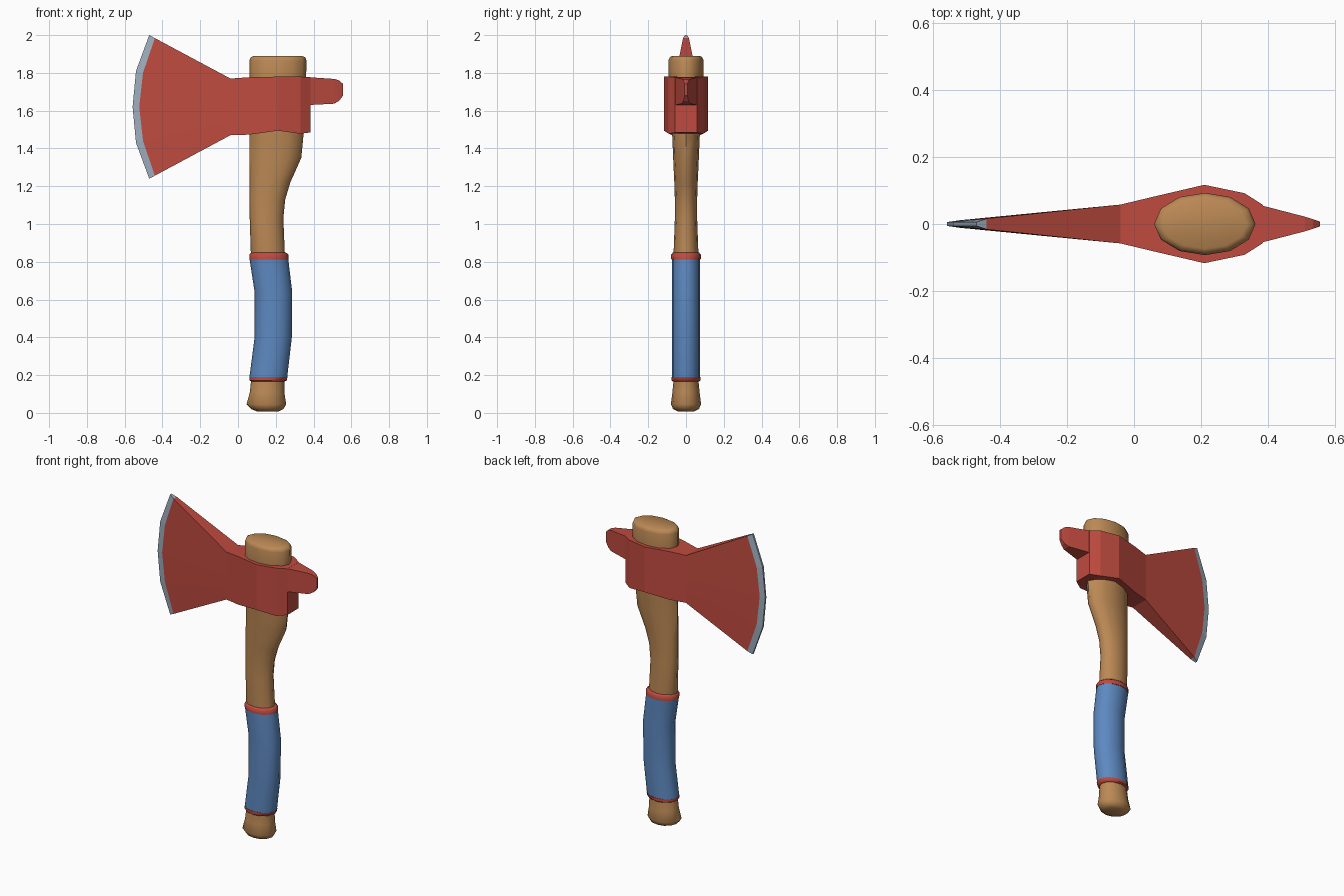
import bpy, bmesh, math

if "Cube" in bpy.data.objects:
    bpy.data.objects.remove(bpy.data.objects["Cube"])


def material(name, rgb):
    m = bpy.data.materials.new(name)
    m.diffuse_color = (*rgb, 1)
    m.use_nodes = True
    m.node_tree.nodes["Principled BSDF"].inputs["Base Color"].default_value = m.diffuse_color
    return m


WOOD = material("wood", (0.50, 0.25, 0.09))
RED = material("red_paint", (0.52, 0.07, 0.05))
BLUE = material("blue_grip", (0.11, 0.25, 0.53))
STEEL = material("steel", (0.34, 0.42, 0.51))


def finish(name, bm, mat, smooth=None):
    bmesh.ops.recalc_face_normals(bm, faces=bm.faces)
    me = bpy.data.meshes.new(name)
    bm.to_mesh(me)
    bm.free()
    me.materials.append(mat)
    ob = bpy.data.objects.new(name, me)
    bpy.context.collection.objects.link(ob)
    if smooth:
        bpy.ops.object.select_all(action='DESELECT')
        bpy.context.view_layer.objects.active = ob
        ob.select_set(True)
        bpy.ops.object.shade_smooth_by_angle(angle=math.radians(smooth))
    return ob


def loft(name, sections, mat, sides=12):
    """Elliptical rings (z, x_left, x_right, half_depth), capped at both ends."""
    bm = bmesh.new()
    rings = []
    for z, x0, x1, hy in sections:
        rings.append([bm.verts.new(((x0 + x1) / 2 + (x1 - x0) / 2 * math.cos(a),
                                    hy * math.sin(a), z))
                      for a in (math.tau * i / sides for i in range(sides))])
    for a, b in zip(rings, rings[1:]):
        for i in range(sides):
            j = (i + 1) % sides
            bm.faces.new((a[i], a[j], b[j], b[i]))
    bm.faces.new(rings[0])
    bm.faces.new(rings[-1])
    return finish(name, bm, mat, 50)


def plate(name, columns, mat):
    """Columns of (x, z, half_thickness) points, mirrored in y and closed."""
    bm = bmesh.new()
    f, b = [[[bm.verts.new((x, s * y, z)) for x, z, y in col] for col in columns]
            for s in (-1, 1)]
    rows = len(columns[0])
    for c in range(len(columns) - 1):
        for r in range(rows - 1):
            for g in (f, b):
                bm.faces.new((g[c][r], g[c + 1][r], g[c + 1][r + 1], g[c][r + 1]))
        for r in (0, rows - 1):
            bm.faces.new((f[c][r], f[c + 1][r], b[c + 1][r], b[c][r]))
    for c in (0, -1):
        for r in range(rows - 1):
            bm.faces.new((f[c][r], f[c][r + 1], b[c][r + 1], b[c][r]))
    return finish(name, bm, mat)


def column(x, z0, z1, y, rows=5):
    return [(x, z0 + (z1 - z0) * i / (rows - 1), y) for i in range(rows)]


# Wooden handle with flared butt and swollen neck
loft("handle", [
    (0.008, 0.10, 0.215, 0.045), (0.02, 0.07, 0.24, 0.068), (0.045, 0.045, 0.255, 0.08),
    (0.11, 0.063, 0.245, 0.072), (0.18, 0.07, 0.245, 0.065), (0.40, 0.11, 0.265, 0.06),
    (0.64, 0.11, 0.265, 0.06), (0.84, 0.068, 0.248, 0.066), (1.03, 0.062, 0.24, 0.059),
    (1.13, 0.06, 0.25, 0.059), (1.22, 0.06, 0.277, 0.062), (1.35, 0.06, 0.335, 0.068),
    (1.45, 0.062, 0.345, 0.072), (1.76, 0.06, 0.36, 0.092), (1.865, 0.06, 0.363, 0.093),
    (1.882, 0.067, 0.356, 0.087), (1.89, 0.085, 0.338, 0.074)], WOOD)

# Blue grip and its red end bands
loft("grip", [(0.185, 0.06, 0.26, 0.075), (0.40, 0.088, 0.285, 0.075),
              (0.64, 0.088, 0.287, 0.075), (0.815, 0.061, 0.266, 0.075)], BLUE)
loft("lower_band", [(0.165, 0.072, 0.245, 0.068), (0.172, 0.06, 0.258, 0.077),
                    (0.19, 0.06, 0.262, 0.077)], RED)
loft("upper_band", [(0.813, 0.06, 0.268, 0.078), (0.838, 0.06, 0.267, 0.079),
                    (0.848, 0.07, 0.255, 0.07)], RED)

# Axe head: curved cutting edge, fanned cheek, socket and poll
inner = [(-0.44, 1.256, 0.016), (-0.503, 1.44, 0.012), (-0.523, 1.62, 0.011),
         (-0.503, 1.80, 0.012), (-0.44, 1.984, 0.016)]
outer = [(-0.47, 1.24, 0.006), (-0.54, 1.43, 0.006), (-0.558, 1.62, 0.006),
         (-0.54, 1.81, 0.006), (-0.47, 2.0, 0.006)]
plate("cutting_edge", [outer, inner], STEEL)
plate("axe_head", [inner, column(-0.04, 1.47, 1.77, 0.058), column(0.06, 1.473, 1.777, 0.082),
                   column(0.21, 1.494, 1.78, 0.117), column(0.33, 1.478, 1.78, 0.092),
                   column(0.385, 1.485, 1.777, 0.057)], RED)

# Tapered spike behind the head
plate("back_spike", [column(0.375, 1.63, 1.777, 0.057, 3), column(0.51, 1.637, 1.768, 0.022, 3),
                     column(0.535, 1.652, 1.76, 0.014, 3),
                     column(0.556, 1.68, 1.742, 0.007, 3)], RED)
